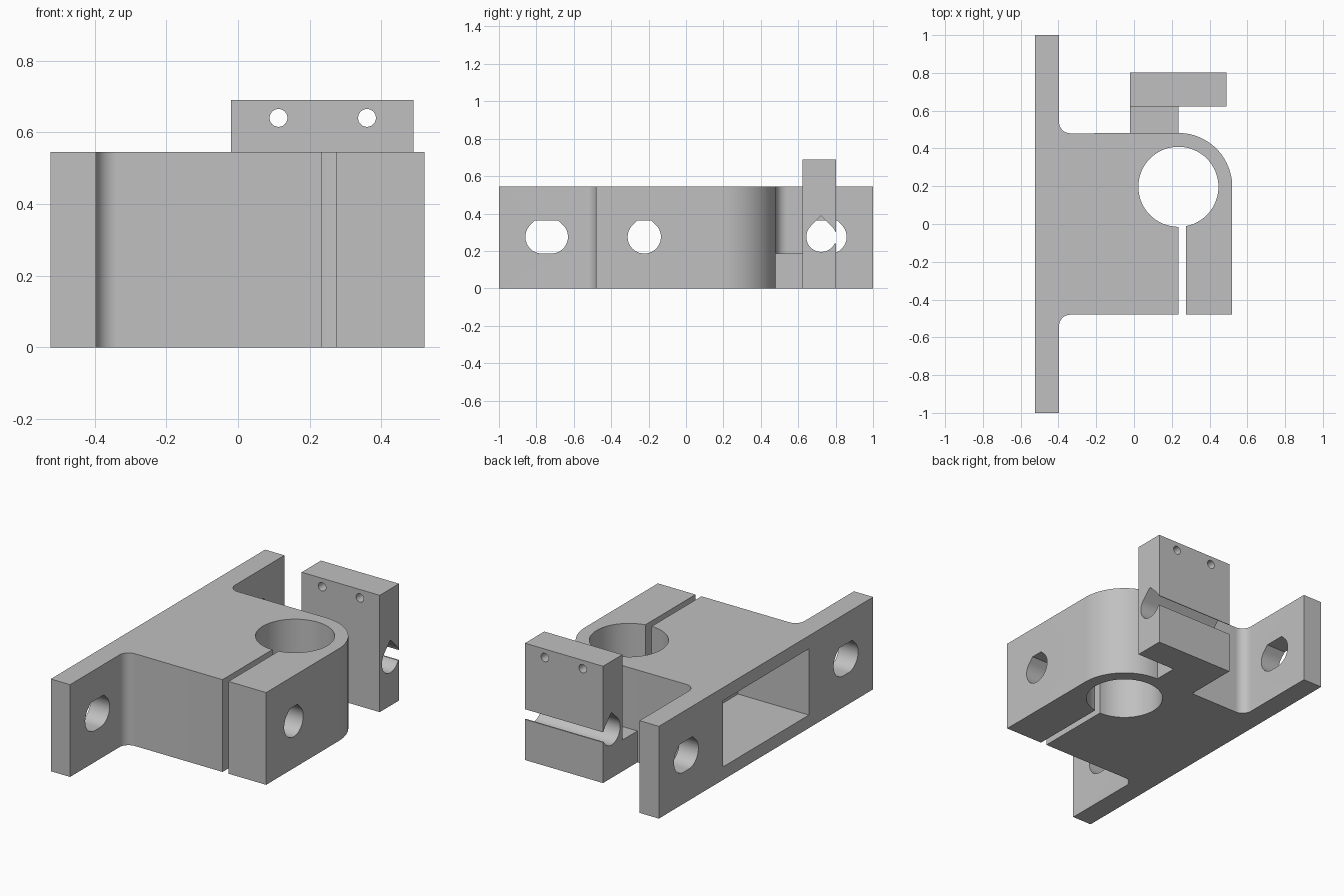
import bpy, bmesh
from math import sin, cos, radians, sqrt

cube = bpy.data.objects.get("Cube")
if cube:
    bpy.data.objects.remove(cube, do_unlink=True)

grey = bpy.data.materials.new("plain grey")
grey.use_nodes = True
grey.diffuse_color = (0.53, 0.53, 0.53, 1)
grey.node_tree.nodes["Principled BSDF"].inputs["Base Color"].default_value = grey.diffuse_color


def arc(cx, cy, r, a0, a1, n=16):
    """Points along an arc, angles in degrees."""
    steps = [radians(a0 + (a1 - a0) * i / n) for i in range(n + 1)]
    return [(cx + r * cos(a), cy + r * sin(a)) for a in steps]


def prism(name, pts, axis, lo, hi):
    """Extrude a 2D outline along an axis from lo to hi."""
    place = {"x": lambda p, d: (d, p[0], p[1]),
             "y": lambda p, d: (p[0], d, p[1]),
             "z": lambda p, d: (p[0], p[1], d)}[axis]
    bm = bmesh.new()
    a = [bm.verts.new(place(p, lo)) for p in pts]
    b = [bm.verts.new(place(p, hi)) for p in pts]
    bm.faces.new(a)
    bm.faces.new(b)
    for i in range(len(pts)):
        j = (i + 1) % len(pts)
        bm.faces.new((a[i], a[j], b[j], b[i]))
    bmesh.ops.recalc_face_normals(bm, faces=bm.faces)
    mesh = bpy.data.meshes.new(name)
    bm.to_mesh(mesh)
    bm.free()
    mesh.materials.append(grey)
    obj = bpy.data.objects.new(name, mesh)
    bpy.context.collection.objects.link(obj)
    return obj


def box(name, x, y, z):
    return prism(name, [(x[0], y[0]), (x[1], y[0]), (x[1], y[1]), (x[0], y[1])], "z", *z)


def teardrop(cy, cz, r, half_gap=0.0, cap=True):
    """Round hole, optionally stretched, with a pointed or flat-topped roof."""
    left = arc(cy - half_gap, cz, r, 135, 270)
    right = arc(cy + half_gap, cz, r, 270, 405)
    if not half_gap:
        right = right[1:]
    if not cap:
        return left + right + [(cy, cz + r * sqrt(2))]
    t = half_gap + r * (sqrt(2) - 1)
    return left + right + [(cy + t, cz + r), (cy - t, cz + r)]


def combine(target, tool, operation="DIFFERENCE"):
    mod = target.modifiers.new("combine", "BOOLEAN")
    mod.operation, mod.solver, mod.object = operation, "EXACT", tool
    bpy.context.view_layer.objects.active = target
    bpy.ops.object.modifier_apply(modifier=mod.name)
    bpy.data.objects.remove(tool, do_unlink=True)


def finish(obj):
    bpy.ops.object.select_all(action="DESELECT")
    obj.select_set(True)
    bpy.context.view_layer.objects.active = obj
    bpy.ops.object.shade_smooth_by_angle(angle=radians(30))


H = 0.545        # bracket height
MID = 0.275      # height of the screw holes
BX, BY = 0.235, 0.197   # bore centre

# Bracket outline: mounting flange, filleted block, one rounded corner
outline = [(-0.523, -1), (-0.397, -1)]
outline += arc(-0.337, -0.54, 0.06, 180, 90, 10)
outline += [(0.52, -0.48)]
outline += arc(BX, BY, 0.285, 0, 90, 24)
outline += arc(-0.337, 0.54, 0.06, 270, 180, 10)
outline += [(-0.397, 1), (-0.523, 1)]
bracket = prism("clamp_bracket", outline, "z", 0, H)

# Bore, clamping slit and rear pocket
combine(bracket, prism("bore_cutter", arc(BX, BY, 0.212, 0, 354.375, 63), "z", -0.1, 0.8))
combine(bracket, box("slit_cutter", (0.235, 0.274), (-0.6, 0.1), (-0.1, 0.8)))
combine(bracket, box("pocket_cutter", (-0.7, -0.06), (-0.4, 0.4), (0.077, 0.468)))

# Clamp screw hole and the two flange slots
combine(bracket, prism("screw_cutter", teardrop(-0.223, MID, 0.089), "x", -0.7, 0.7))
for side in (-1, 1):
    slot = teardrop(side * 0.745, MID, 0.089, 0.025)
    combine(bracket, prism("flange_slot_cutter", slot, "x", -0.7, -0.2))
finish(bracket)

# Rear holder: upright block on a low connecting foot
holder = box("rear_holder", (-0.02, 0.49), (0.623, 0.803), (0, 0.69))
combine(holder, box("holder_foot", (-0.02, 0.235), (0.478, 0.7), (0, 0.185)), "UNION")

# Holder rod hole, its slit to the back, and two small screw holes
combine(holder, prism("rod_cutter", teardrop(0.723, MID, 0.08, cap=False), "x", -0.2, 0.7))
combine(holder, box("holder_slit_cutter", (-0.2, 0.7), (0.73, 0.95), (0.24, 0.3)))
for x in (0.113, 0.36):
    hole = arc(x, 0.64, 0.025, 0, 345, 23)
    combine(holder, prism("small_hole_cutter", hole, "y", 0.5, 0.95))
finish(holder)
